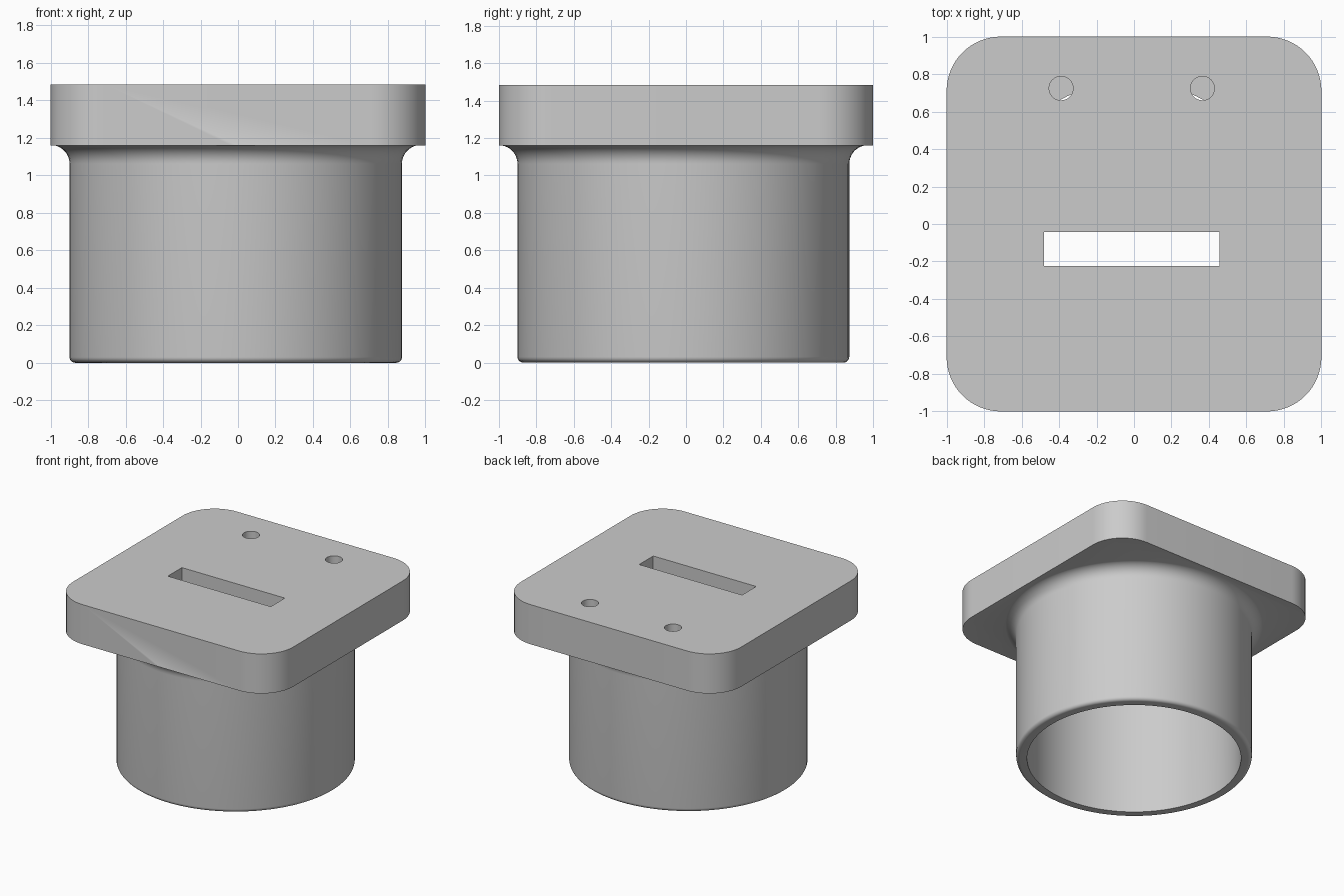
import bpy, bmesh, math
from mathutils import Matrix, Vector

cube = bpy.data.objects.get("Cube")
if cube:
    bpy.data.objects.remove(cube, do_unlink=True)

CX, CY = -0.012, -0.014        # axis of the tube
TOP, UNDER = 1.485, 1.16       # plate faces

grey = bpy.data.materials.new("plain_grey")
grey.use_nodes = True
colour = (0.6, 0.6, 0.6, 1)
grey.diffuse_color = colour
grey.node_tree.nodes["Principled BSDF"].inputs["Base Color"].default_value = colour


def finish(name, bm):
    bmesh.ops.recalc_face_normals(bm, faces=bm.faces)
    mesh = bpy.data.meshes.new(name)
    bm.to_mesh(mesh)
    bm.free()
    mesh.materials.append(grey)
    obj = bpy.data.objects.new(name, mesh)
    bpy.context.collection.objects.link(obj)
    return obj


def arc(cx, cz, r, start, end, n=10):
    angles = [math.radians(start + (end - start) * i / n) for i in range(n + 1)]
    return [(cx + r * math.cos(a), cz + r * math.sin(a)) for a in angles]


def lathe(name, profile, segments=96):
    """Spin a radius/height profile round the tube axis, capping both ends."""
    bm = bmesh.new()
    rings = []
    for r, z in profile:
        rings.append([bm.verts.new((CX + r * math.cos(math.tau * i / segments),
                                    CY + r * math.sin(math.tau * i / segments), z))
                      for i in range(segments)])
    for a, b in zip(rings, rings[1:]):
        for i in range(segments):
            j = (i + 1) % segments
            bm.faces.new((a[i], a[j], b[j], b[i]))
    bm.faces.new(rings[0])
    bm.faces.new(rings[-1])
    return finish(name, bm)


def prism(name, outline, z0, z1):
    bm = bmesh.new()
    face = bm.faces.new([bm.verts.new((x, y, z0)) for x, y in outline])
    moved = bmesh.ops.extrude_face_region(bm, geom=[face])["geom"]
    bmesh.ops.translate(bm, vec=(0, 0, z1 - z0),
                        verts=[v for v in moved if isinstance(v, bmesh.types.BMVert)])
    return finish(name, bm)


def combine(target, other, operation):
    mod = target.modifiers.new(other.name, 'BOOLEAN')
    mod.operation, mod.object, mod.solver = operation, other, 'EXACT'
    other.hide_render = True
    bpy.context.view_layer.objects.active = target
    bpy.ops.object.modifier_apply(modifier=mod.name)
    bpy.data.objects.remove(other, do_unlink=True)


# Square plate with rounded corners
R = 0.29
outline = []
for k, (sx, sy) in enumerate([(1, 1), (-1, 1), (-1, -1), (1, -1)]):
    outline += arc(sx * (1 - R), sy * (1 - R), R, 90 * k, 90 * k + 90, 16)
adapter = prism("flanged_tube_cap", outline, UNDER, TOP)

# Tube with a rounded rim and a fillet under the plate
OUT, INN, FIL = 0.887, 0.805, 0.1
tube = lathe("tube", arc(OUT - 0.03, 0.03, 0.03, -90, 0, 6)
             + arc(OUT + FIL, UNDER + 0.002 - FIL, FIL, 180, 90)
             + [(OUT + FIL - 0.01, UNDER + 0.02)])
combine(adapter, tube, 'UNION')

# Bore with a rounded inner corner
bore = lathe("bore", [(INN, -0.1)] + arc(INN - FIL, UNDER - FIL, FIL, 0, 90))
combine(adapter, bore, 'DIFFERENCE')

# Slot through the plate
slot = prism("slot", [(-0.48, -0.225), (0.455, -0.225), (0.455, -0.042), (-0.48, -0.042)],
             1.0, TOP + 0.1)
combine(adapter, slot, 'DIFFERENCE')

# Pair of screw holes
for side in (-1, 1):
    hole = prism("screw_hole", arc(CX + side * 0.377, 0.724, 0.064, 0, 352.5, 47),
                 1.13, TOP + 0.1)
    combine(adapter, hole, 'DIFFERENCE')

# Smooth curved walls, crisp edges
bpy.ops.object.select_all(action='DESELECT')
adapter.select_set(True)
bpy.context.view_layer.objects.active = adapter
bpy.ops.object.shade_smooth_by_angle(angle=math.radians(30))
